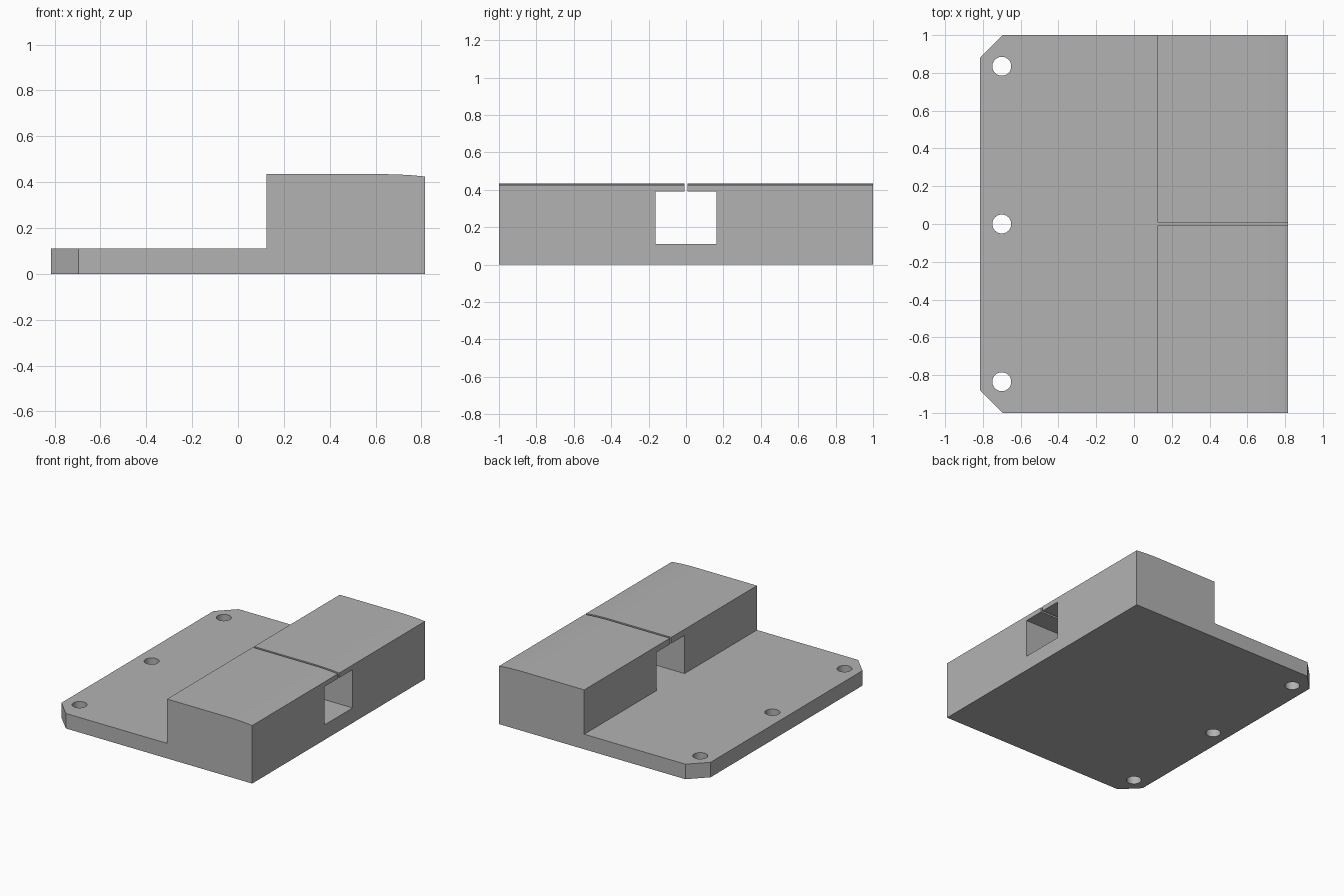
import bpy
import bmesh
from math import radians

if "Cube" in bpy.data.objects:
    bpy.data.objects.remove(bpy.data.objects["Cube"])

HALF_X, STEP_X = 0.815, 0.125
PLATE_Z, TOP_Z = 0.11, 0.435

grey = bpy.data.materials.new("plain grey")
grey.use_nodes = True
colour = (0.45, 0.45, 0.45, 1)
grey.diffuse_color = colour
grey.node_tree.nodes["Principled BSDF"].inputs["Base Color"].default_value = colour


def box_cutter(name, x, y, z):
    """Box spanning the given (low, high) ranges."""
    bpy.ops.mesh.primitive_cube_add(
        size=1, location=[sum(r) / 2 for r in (x, y, z)])
    ob = bpy.context.object
    ob.name = name
    ob.scale = [r[1] - r[0] for r in (x, y, z)]
    return ob


def hole_cutter(name, x, y, radius):
    bpy.ops.mesh.primitive_cylinder_add(
        vertices=48, radius=radius, depth=0.5, location=(x, y, PLATE_Z / 2))
    ob = bpy.context.object
    ob.name = name
    return ob


def cut(target, cutter):
    """Subtract the cutter and discard it."""
    mod = target.modifiers.new(cutter.name, "BOOLEAN")
    mod.operation = "DIFFERENCE"
    mod.solver = "EXACT"
    mod.object = cutter
    bpy.context.view_layer.objects.active = target
    bpy.ops.object.modifier_apply(modifier=mod.name)
    bpy.data.objects.remove(cutter)


# Stepped side profile with a gently rounded outer top edge
profile = [(-HALF_X, 0), (HALF_X, 0), (HALF_X, 0.425), (0.76, 0.43),
           (0.71, 0.433), (0.64, TOP_Z), (STEP_X, TOP_Z),
           (STEP_X, PLATE_Z), (-HALF_X, PLATE_Z)]
bm = bmesh.new()
face = bm.faces.new([bm.verts.new((x, -1, z)) for x, z in profile])
ext = bmesh.ops.extrude_face_region(bm, geom=[face])
bmesh.ops.translate(bm, vec=(0, 2, 0),
                    verts=[v for v in ext["geom"] if isinstance(v, bmesh.types.BMVert)])

# Chamfered corners at the thin end of the plate
corners = [e for e in bm.edges
           if all(v.co.x < -0.8 for v in e.verts)
           and abs(e.verts[0].co.z - e.verts[1].co.z) > 0.05]
bmesh.ops.bevel(bm, geom=corners, offset=0.12, segments=1, affect="EDGES")
bmesh.ops.recalc_face_normals(bm, faces=bm.faces)

mesh = bpy.data.meshes.new("stepped_block")
bm.to_mesh(mesh)
bm.free()
block = bpy.data.objects.new("stepped_block", mesh)
bpy.context.collection.objects.link(block)
mesh.materials.append(grey)

# Square tunnel through the raised part, and the slit above it
cut(block, box_cutter("tunnel", (STEP_X - 0.1, 1), (-0.163, 0.163), (PLATE_Z, 0.39)))
cut(block, box_cutter("slit", (STEP_X - 0.1, 1), (-0.008, 0.008), (0.3, 0.6)))

# Row of mounting holes along the thin end
for y in (-0.835, 0, 0.835):
    cut(block, hole_cutter("mounting_hole", -0.7, y, 0.05))

# Flat faces with smooth hole walls and rounded edge
bpy.ops.object.select_all(action="DESELECT")
block.select_set(True)
bpy.context.view_layer.objects.active = block
bpy.ops.object.shade_smooth_by_angle(angle=radians(20))
